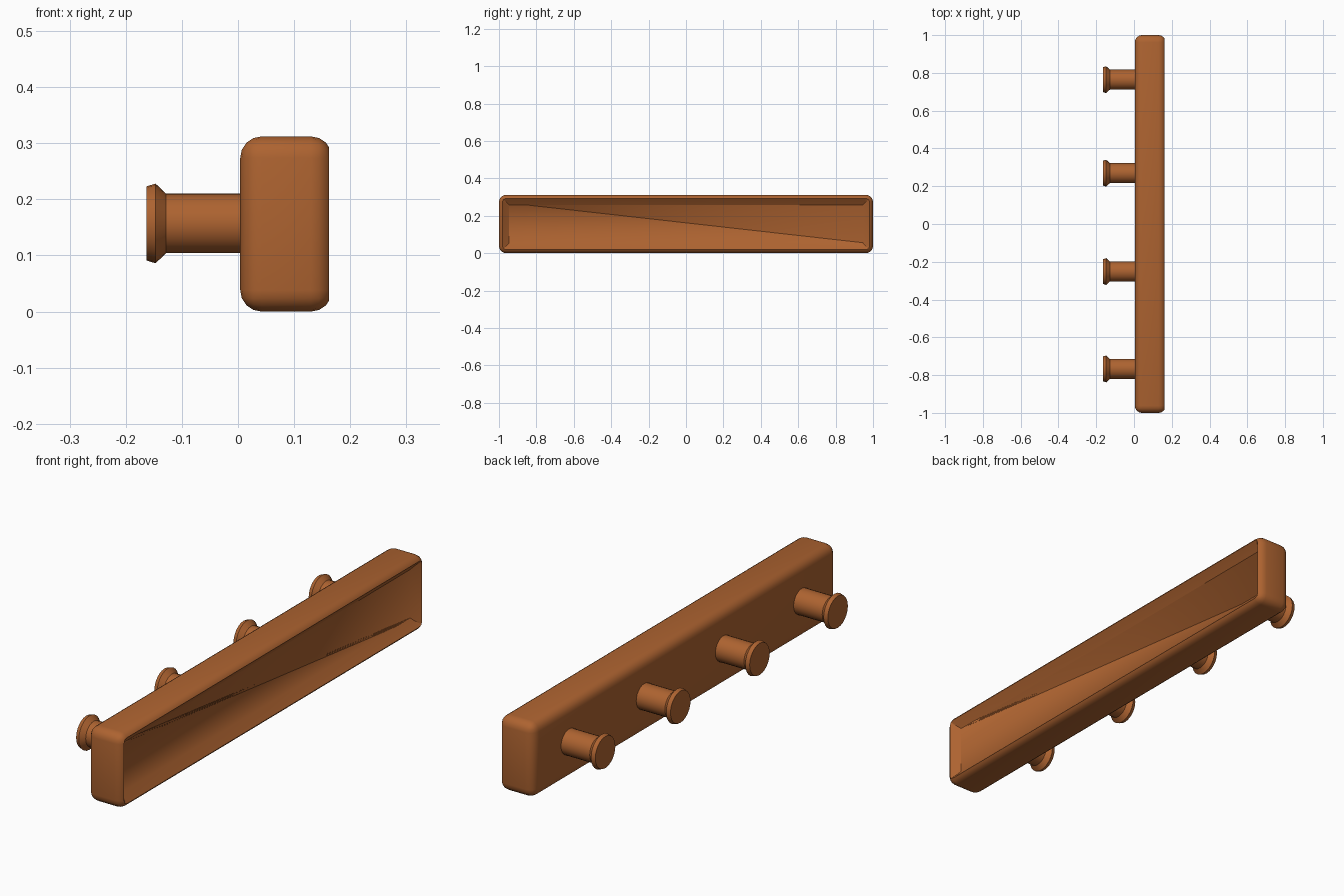
import bpy, bmesh, math
from mathutils import Matrix, Vector

if "Cube" in bpy.data.objects:
    bpy.data.objects.remove(bpy.data.objects["Cube"])

wood = bpy.data.materials.new("warm_brown_wood")
wood.diffuse_color = (0.42, 0.125, 0.03, 1)
wood.use_nodes = True
wood.node_tree.nodes["Principled BSDF"].inputs["Base Color"].default_value = wood.diffuse_color


def add_object(name, bm, angle):
    bmesh.ops.recalc_face_normals(bm, faces=bm.faces)
    mesh = bpy.data.meshes.new(name)
    bm.to_mesh(mesh)
    bm.free()
    mesh.materials.append(wood)
    obj = bpy.data.objects.new(name, mesh)
    bpy.context.collection.objects.link(obj)
    bpy.ops.object.select_all(action='DESELECT')
    obj.select_set(True)
    bpy.context.view_layer.objects.active = obj
    bpy.ops.object.shade_smooth_by_angle(angle=math.radians(angle))
    return obj


# Back board with rounded edges
X0, X1, HEIGHT = 0.004, 0.168, 0.312
BACK_X = 0.162
bm = bmesh.new()
bmesh.ops.create_cube(bm, size=1, matrix=Matrix.Translation(
    ((X0 + X1) / 2, 0, HEIGHT / 2)) @ Matrix.Diagonal((X1 - X0, 2, HEIGHT, 1)))
bmesh.ops.bevel(bm, geom=bm.edges[:], offset=0.038, segments=4,
                profile=0.5, affect='EDGES')
# Trim the rear flat, then sink a shallow dished recess into it
cut = bmesh.ops.bisect_plane(bm, geom=bm.verts[:] + bm.edges[:] + bm.faces[:],
                             plane_co=(BACK_X, 0, 0), plane_no=(1, 0, 0),
                             clear_outer=True)
rim = [e for e in cut["geom_cut"] if isinstance(e, bmesh.types.BMEdge)]
rear = bmesh.ops.contextual_create(bm, geom=rim)["faces"]
bmesh.ops.recalc_face_normals(bm, faces=bm.faces)
bmesh.ops.inset_region(bm, faces=rear, thickness=0.036, depth=-0.03,
                       use_even_offset=True)
add_object("back_board", bm, 62)


# Pegs: (x, radius) profile turned around the x axis
PROFILE = [(0.02, 0.053), (-0.128, 0.053), (-0.147, 0.071), (-0.163, 0.066)]
SIDES = 24


def add_peg(name, y):
    bm = bmesh.new()
    rings = []
    for x, r in PROFILE:
        rings.append([bm.verts.new(Vector((x, y + r * math.cos(a), 0.157 + r * math.sin(a))))
                      for a in (2 * math.pi * i / SIDES for i in range(SIDES))])
    for a, b in zip(rings, rings[1:]):
        for i in range(SIDES):
            j = (i + 1) % SIDES
            bm.faces.new((a[i], a[j], b[j], b[i]))
    bm.faces.new(rings[0])
    bm.faces.new(rings[-1])
    add_object(name, bm, 30)


for n, y in enumerate((-0.767, -0.252, 0.269, 0.764), 1):
    add_peg(f"peg_{n}", y)
